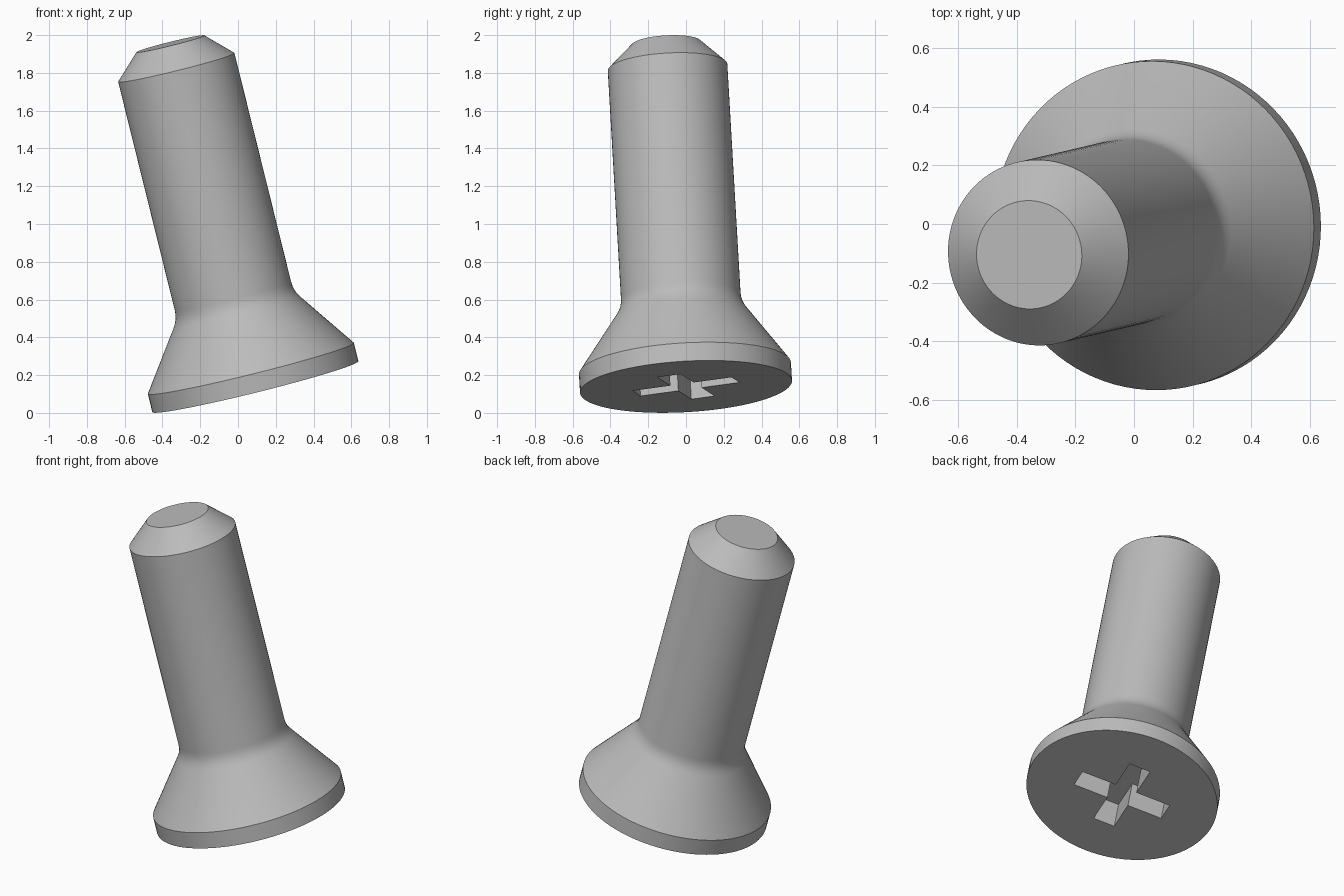
import bpy, bmesh, math
from mathutils import Vector, Matrix

if "Cube" in bpy.data.objects:
    bpy.data.objects.remove(bpy.data.objects["Cube"])

SEGMENTS = 96
HEAD_R, SHAFT_R, TIP_R = 0.562, 0.317, 0.185
RIM_H, NECK_H, SHOULDER_H, LENGTH = 0.1, 0.446, 1.744, 1.873
ARM, HALF_W, DEPTH = 0.277, 0.065, 0.17

steel = bpy.data.materials.new("steel grey")
steel.use_nodes = True
steel.diffuse_color = (0.5, 0.5, 0.5, 1)
steel.node_tree.nodes["Principled BSDF"].inputs["Base Color"].default_value = (0.5, 0.5, 0.5, 1)


def add_object(name, bm):
    bmesh.ops.recalc_face_normals(bm, faces=bm.faces)
    mesh = bpy.data.meshes.new(name)
    bm.to_mesh(mesh)
    bm.free()
    obj = bpy.data.objects.new(name, mesh)
    bpy.context.collection.objects.link(obj)
    mesh.materials.append(steel)
    return obj


def neck_fillet(size, steps):
    """Small rounded transition between the countersunk cone and the shaft."""
    corner = Vector((SHAFT_R, NECK_H))
    down = (Vector((HEAD_R, RIM_H)) - corner).normalized()
    start, end = corner + down * size, corner + Vector((0, size))
    for i in range(steps + 1):
        t = i / steps
        yield start * (1 - t) ** 2 + corner * 2 * t * (1 - t) + end * t ** 2


# Screw body: revolved profile with flat end caps
profile = [(HEAD_R, 0), (HEAD_R, RIM_H), *neck_fillet(0.05, 4),
           (SHAFT_R, SHOULDER_H), (TIP_R, LENGTH)]
bm = bmesh.new()
rings = []
for r, h in profile:
    ring = bmesh.ops.create_circle(bm, segments=SEGMENTS, radius=r,
                                   matrix=Matrix.Translation((0, 0, h)))
    rings.append(ring["verts"])
for low, high in zip(rings, rings[1:]):
    for i in range(SEGMENTS):
        j = (i + 1) % SEGMENTS
        bm.faces.new((low[i], low[j], high[j], high[i]))
bm.faces.new(rings[0])
bm.faces.new(rings[-1])
screw = add_object("countersunk_screw", bm)

# Cross recess cutter: one arm outline turned four times, then extruded
bm = bmesh.new()
outline = []
for k in range(4):
    turn = Matrix.Rotation(math.radians(-18.5 + 90 * k), 3, "Z")
    for x, y in ((ARM, -HALF_W), (ARM, HALF_W), (HALF_W, HALF_W)):
        outline.append(bm.verts.new(turn @ Vector((x, y, -0.1))))
cross = bm.faces.new(outline)
top = bmesh.ops.extrude_face_region(bm, geom=[cross])["geom"]
bmesh.ops.translate(bm, vec=(0, 0, DEPTH + 0.1),
                    verts=[v for v in top if isinstance(v, bmesh.types.BMVert)])
cutter = add_object("recess_cutter", bm)
cutter.hide_render = True

# Cut the recess, then discard the cutter
cut = screw.modifiers.new("cross_recess", "BOOLEAN")
cut.object = cutter
cut.operation = "DIFFERENCE"
cut.solver = "EXACT"
bpy.context.view_layer.objects.active = screw
screw.select_set(True)
cutter.select_set(False)
bpy.ops.object.modifier_apply(modifier=cut.name)
bpy.data.objects.remove(cutter)
bpy.ops.object.shade_smooth_by_angle(angle=math.radians(30))

# Lean the screw as it rests
axis = Vector((-0.24, -0.056, 0.969))
screw.rotation_mode = "QUATERNION"
screw.rotation_quaternion = Vector((0, 0, 1)).rotation_difference(axis)
screw.location = (0.092, 0, 0.139)
